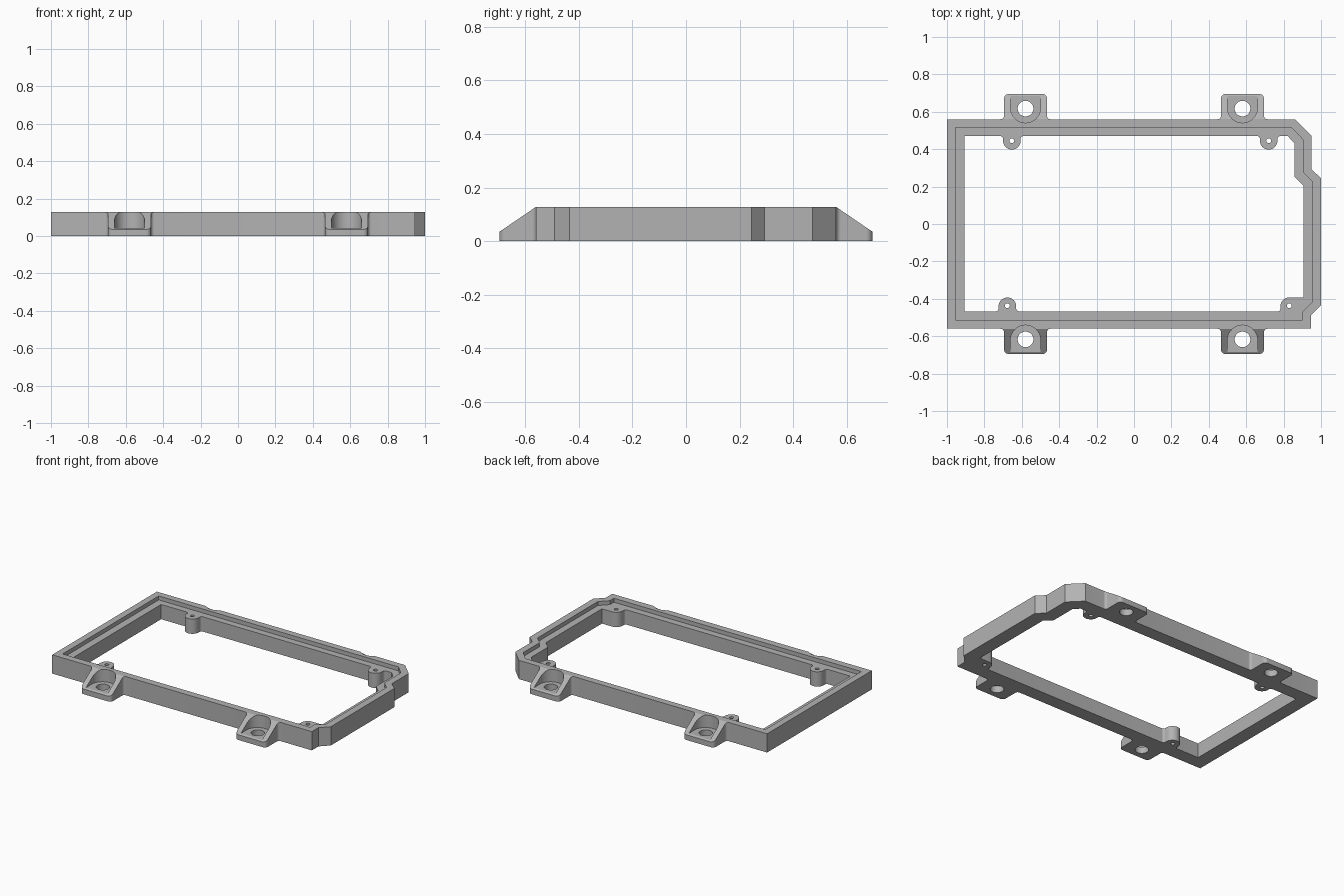
import bpy, bmesh, math
from mathutils import Vector

if "Cube" in bpy.data.objects:
    bpy.data.objects.remove(bpy.data.objects["Cube"])

H, LEDGE = 0.127, 0.1          # frame height, recessed ledge height
TAB_X, TAB_Y, WALL = 0.58, 0.695, 0.56


def rounded(points, steps=8):
    """Closed outline; points are (x, y) or (x, y, corner radius)."""
    out, n = [], len(points)
    for i, p in enumerate(points):
        c = Vector(p[:2])
        if len(p) == 2:
            out.append(c)
            continue
        a = (Vector(points[i - 1][:2]) - c).normalized()
        b = (Vector(points[(i + 1) % n][:2]) - c).normalized()
        half = a.angle(b) / 2
        r = p[2]
        centre = c + (a + b).normalized() * (r / math.sin(half))
        t = r / math.tan(half)
        u, v = c + a * t - centre, c + b * t - centre
        start, sweep = math.atan2(u.y, u.x), math.atan2(u.x * v.y - u.y * v.x, u.dot(v))
        for k in range(steps + 1):
            ang = start + sweep * k / steps
            out.append(centre + Vector((math.cos(ang), math.sin(ang))) * r)
    return out


def prism(name, outline, lo, hi, axis='Z'):
    """Extrude an outline along z, or a (y, z) outline along x."""
    bm = bmesh.new()
    put = (lambda p, h: (p[0], p[1], h)) if axis == 'Z' else (lambda p, h: (h, p[0], p[1]))
    face = bm.faces.new([bm.verts.new(put(p, lo)) for p in outline])
    ext = bmesh.ops.extrude_face_region(bm, geom=[face])
    verts = [g for g in ext['geom'] if isinstance(g, bmesh.types.BMVert)]
    bmesh.ops.translate(bm, verts=verts, vec=put((0, 0), hi - lo))
    bmesh.ops.recalc_face_normals(bm, faces=bm.faces)
    mesh = bpy.data.meshes.new(name)
    bm.to_mesh(mesh)
    bm.free()
    ob = bpy.data.objects.new(name, mesh)
    bpy.context.collection.objects.link(ob)
    return ob


def circle(x, y, r, n=40):
    return [(x + r * math.cos(2 * math.pi * i / n), y + r * math.sin(2 * math.pi * i / n))
            for i in range(n)]


def cut(target, cutter):
    cutter.hide_render = True
    mod = target.modifiers.new("cut", 'BOOLEAN')
    mod.operation, mod.solver, mod.object = 'DIFFERENCE', 'EXACT', cutter
    bpy.context.view_layer.objects.active = target
    bpy.ops.object.modifier_apply(modifier=mod.name)
    bpy.data.objects.remove(cutter)


def bump(cx, wall, tip, half, root_r, tip_r, d):
    """Rounded bump on a wall of an outline, walked in x direction d."""
    return [(cx - d * half, wall, root_r), (cx - d * half, tip, tip_r),
            (cx + d * half, tip, tip_r), (cx + d * half, wall, root_r)]


# outer body with the four mounting tabs
outer = ([(-1, -WALL)]
         + bump(-TAB_X, -WALL, -TAB_Y, 0.115, 0.018, 0.025, 1)
         + bump(TAB_X, -WALL, -TAB_Y, 0.115, 0.018, 0.025, 1)
         + [(0.945, -WALL), (0.945, -0.49), (1, -0.435), (1, 0.245),
            (0.948, 0.293), (0.948, 0.472), (0.86, WALL)]
         + bump(TAB_X, WALL, TAB_Y, 0.115, 0.018, 0.025, -1)
         + bump(-TAB_X, WALL, TAB_Y, 0.115, 0.018, 0.025, -1)
         + [(-1, WALL)])
frame = prism("mounting_frame", rounded(outer), 0, H)

# recessed ledge inside the rim
ledge = [(-0.955, -0.513), (0.9, -0.513), (0.9, -0.47), (0.953, -0.417), (0.953, 0.228),
         (0.903, 0.276), (0.903, 0.452), (0.842, 0.515), (-0.955, 0.515)]
cut(frame, prism("ledge_cutter", rounded(ledge), LEDGE, 0.2))

# window opening, its outline leaving the screw bosses standing
R = 0.047
window = ([(-0.905, -0.467)]
          + bump(-0.677, -0.467, -0.393, R, 0.015, R - 0.0002, 1)
          + [(0.83 - R, -0.467, 0.015), (0.83 - R, -0.393, R - 0.0002), (0.905, -0.393),
             (0.905, 0.207), (0.857, 0.253), (0.857, 0.432), (0.822, 0.47)]
          + bump(0.72, 0.47, 0.398, R, 0.015, R - 0.0002, -1)
          + bump(-0.653, 0.47, 0.398, R, 0.015, R - 0.0002, -1)
          + [(-0.905, 0.47)])
cut(frame, prism("window_cutter", rounded(window), -0.1, 0.3))

# small screw holes in the bosses
for i, (x, y) in enumerate([(-0.677, -0.437), (0.83, -0.437), (0.72, 0.445), (-0.653, 0.445)]):
    cut(frame, prism(f"screw_cutter_{i}", circle(x, y, 0.013, 24), -0.1, 0.3))

# tabs: sloping top, round-ended pocket and bolt hole
slope = (H - 0.035) / (TAB_Y - WALL)
for s in (-1, 1):
    y0, y1 = WALL + 0.0008, TAB_Y + 0.05
    wedge = [(s * y0, H), (s * y1, H - slope * (y1 - y0)), (s * y1, 0.25),
             (s * (y0 - 0.02), 0.25), (s * (y0 - 0.02), H + slope * 0.02)]
    cut(frame, prism("slope_cutter", wedge, -0.9, 0.8, 'X'))
    for c in (-TAB_X, TAB_X):
        pocket = [(c - 0.08, s * 0.76), (c - 0.08, s * 0.541, 0.0798),
                  (c + 0.08, s * 0.541, 0.0798), (c + 0.08, s * 0.76)]
        cut(frame, prism("pocket_cutter", rounded(pocket, 12), 0.043, 0.3))
        cut(frame, prism("bolt_cutter", circle(c, s * 0.617, 0.042), -0.1, 0.3))

# plain grey finish
grey = bpy.data.materials.new("plain grey")
grey.diffuse_color = (0.45, 0.45, 0.45, 1)
grey.use_nodes = True
grey.node_tree.nodes["Principled BSDF"].inputs["Base Color"].default_value = grey.diffuse_color
frame.data.materials.clear()
frame.data.materials.append(grey)
for p in frame.data.polygons:
    p.material_index = 0

bpy.ops.object.select_all(action='DESELECT')
frame.select_set(True)
bpy.context.view_layer.objects.active = frame
bpy.ops.object.shade_smooth_by_angle(angle=math.radians(30))
